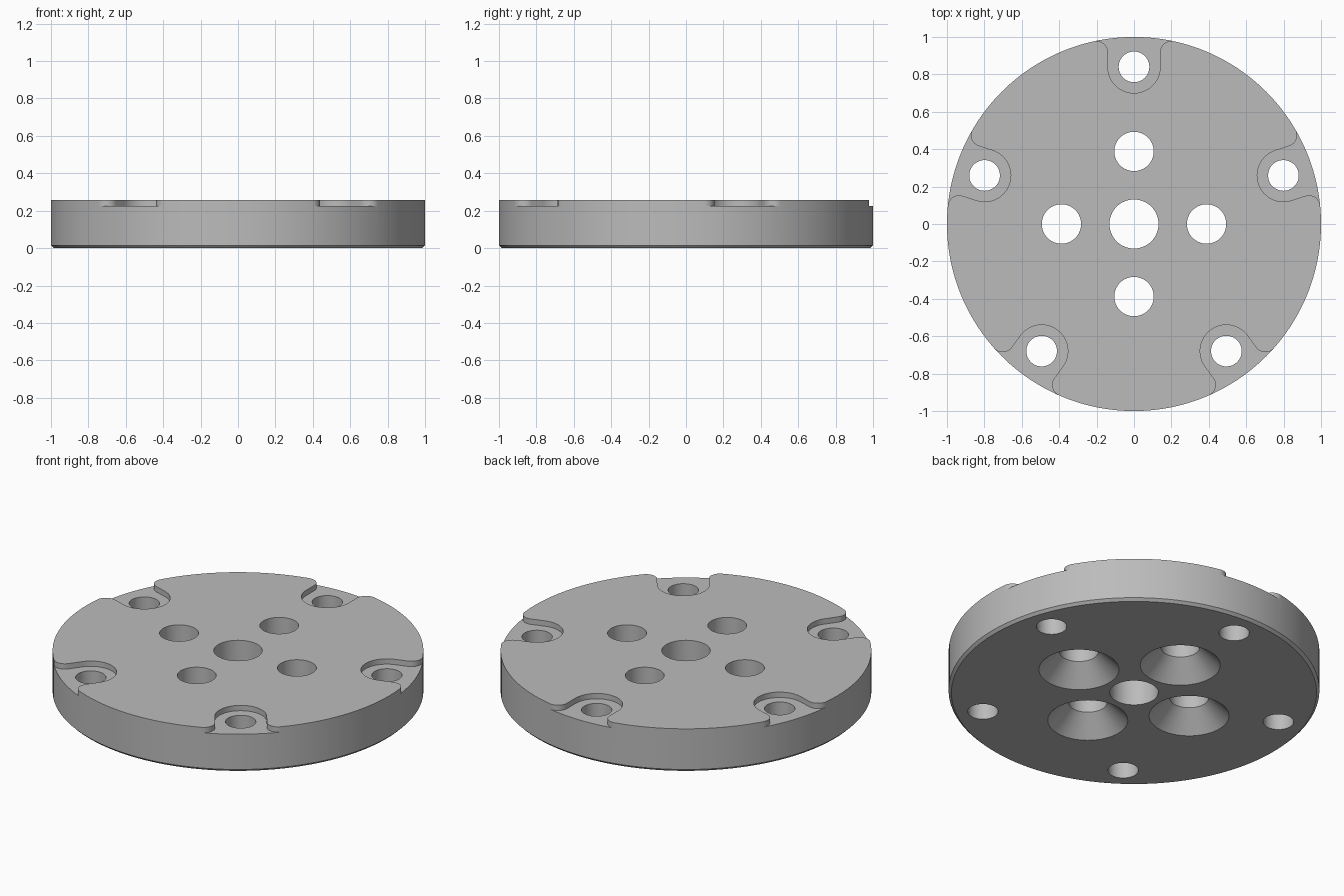
import bpy, bmesh
from math import sin, cos, pi, tau, radians, sqrt, atan2
from mathutils import Matrix, Vector

cube = bpy.data.objects.get("Cube")
if cube:
    bpy.data.objects.remove(cube, do_unlink=True)

HEIGHT, FLOOR, CHAMFER = 0.257, 0.225, 0.015
RIM_DIST, RIM_HOLE = 0.84, 0.082
POCKET_R, FLARE_R = 0.14, 0.06
BOLT_DIST, BOLT_R, SINK_R = 0.388, 0.105, 0.216
CENTRE_R = 0.131
RIM_ANGLES = [radians(90 + 72 * k) for k in range(5)]

grey = bpy.data.materials.new("machined_grey")
grey.use_nodes = True
colour = (0.5, 0.5, 0.5, 1)
grey.diffuse_color = colour
grey.node_tree.nodes["Principled BSDF"].inputs["Base Color"].default_value = colour


def lathe(bm, profile, segments, x=0, y=0):
    """Closed solid of revolution from (radius, z) pairs, bottom to top."""
    rings = [[bm.verts.new((x + r * cos(tau * i / segments), y + r * sin(tau * i / segments), z))
              for i in range(segments)] for r, z in profile]
    for low, high in zip(rings, rings[1:]):
        for i in range(segments):
            j = (i + 1) % segments
            bm.faces.new((low[i], low[j], high[j], high[i]))
    bm.faces.new(rings[0][::-1])
    bm.faces.new(rings[-1])


def prism(bm, outline, z0, z1, turn):
    """Extrude a flat outline upward and turn it about the z axis."""
    verts = [bm.verts.new((x, y, z0)) for x, y in outline]
    face = bm.faces.new(verts)
    new = bmesh.ops.extrude_face_region(bm, geom=[face])["geom"]
    top = [v for v in new if isinstance(v, bmesh.types.BMVert)]
    bmesh.ops.translate(bm, verts=top, vec=(0, 0, z1 - z0))
    bmesh.ops.rotate(bm, verts=verts + top, cent=(0, 0, 0), matrix=Matrix.Rotation(turn, 3, 'Z'))


def finish(bm, name):
    bmesh.ops.recalc_face_normals(bm, faces=bm.faces[:])
    mesh = bpy.data.meshes.new(name)
    bm.to_mesh(mesh)
    bm.free()
    mesh.materials.append(grey)
    obj = bpy.data.objects.new(name, mesh)
    bpy.context.collection.objects.link(obj)
    return obj


# Disc with a small chamfer on its lower edge
bm = bmesh.new()
lathe(bm, [(1 - CHAMFER, 0), (1, CHAMFER), (1, HEIGHT)], 192)
disc = finish(bm, "flange_disc")

# Pocket outline: round end about the hole, straight walls, flares tangent to the rim
flare_x = POCKET_R + FLARE_R
flare_y = sqrt((1 - FLARE_R) ** 2 - flare_x ** 2)
tangent = atan2(flare_y, flare_x)
half = [(POCKET_R * sin(pi / 2 * i / 20), RIM_DIST - POCKET_R * cos(pi / 2 * i / 20))
        for i in range(21)]
for i in range(13):
    a = pi + (tangent - pi) * i / 12
    half.append((flare_x + FLARE_R * cos(a), flare_y + FLARE_R * sin(a)))
half.append((1.1 * cos(tangent), 1.1 * sin(tangent)))
outline = half + [(-x, y) for x, y in half[:0:-1]]

bm = bmesh.new()
for angle in RIM_ANGLES:
    prism(bm, outline, FLOOR, HEIGHT + 0.1, angle - pi / 2)
pockets = finish(bm, "pocket_cutter")

# Through holes: centre bore, rim holes and four bolt holes countersunk from below
bm = bmesh.new()
LOW, HIGH = -0.05, HEIGHT + 0.05
lathe(bm, [(CENTRE_R, LOW), (CENTRE_R, HIGH)], 64)
for a in RIM_ANGLES:
    lathe(bm, [(RIM_HOLE, LOW), (RIM_HOLE, HIGH)], 48, RIM_DIST * cos(a), RIM_DIST * sin(a))
for k in range(4):
    a = k * pi / 2
    lathe(bm, [(SINK_R - LOW, LOW), (BOLT_R, SINK_R - BOLT_R), (BOLT_R, HIGH)], 64,
          BOLT_DIST * cos(a), BOLT_DIST * sin(a))
holes = finish(bm, "hole_cutter")

# Cut the disc, then discard the cutters
bpy.ops.object.select_all(action='DESELECT')
bpy.context.view_layer.objects.active = disc
disc.select_set(True)
for cutter in (pockets, holes):
    cutter.hide_render = True
    cut = disc.modifiers.new(cutter.name, 'BOOLEAN')
    cut.operation, cut.solver, cut.object = 'DIFFERENCE', 'EXACT', cutter
    bpy.ops.object.modifier_apply(modifier=cut.name)
    bpy.data.objects.remove(cutter, do_unlink=True)

bpy.ops.object.shade_smooth_by_angle(angle=radians(30))
